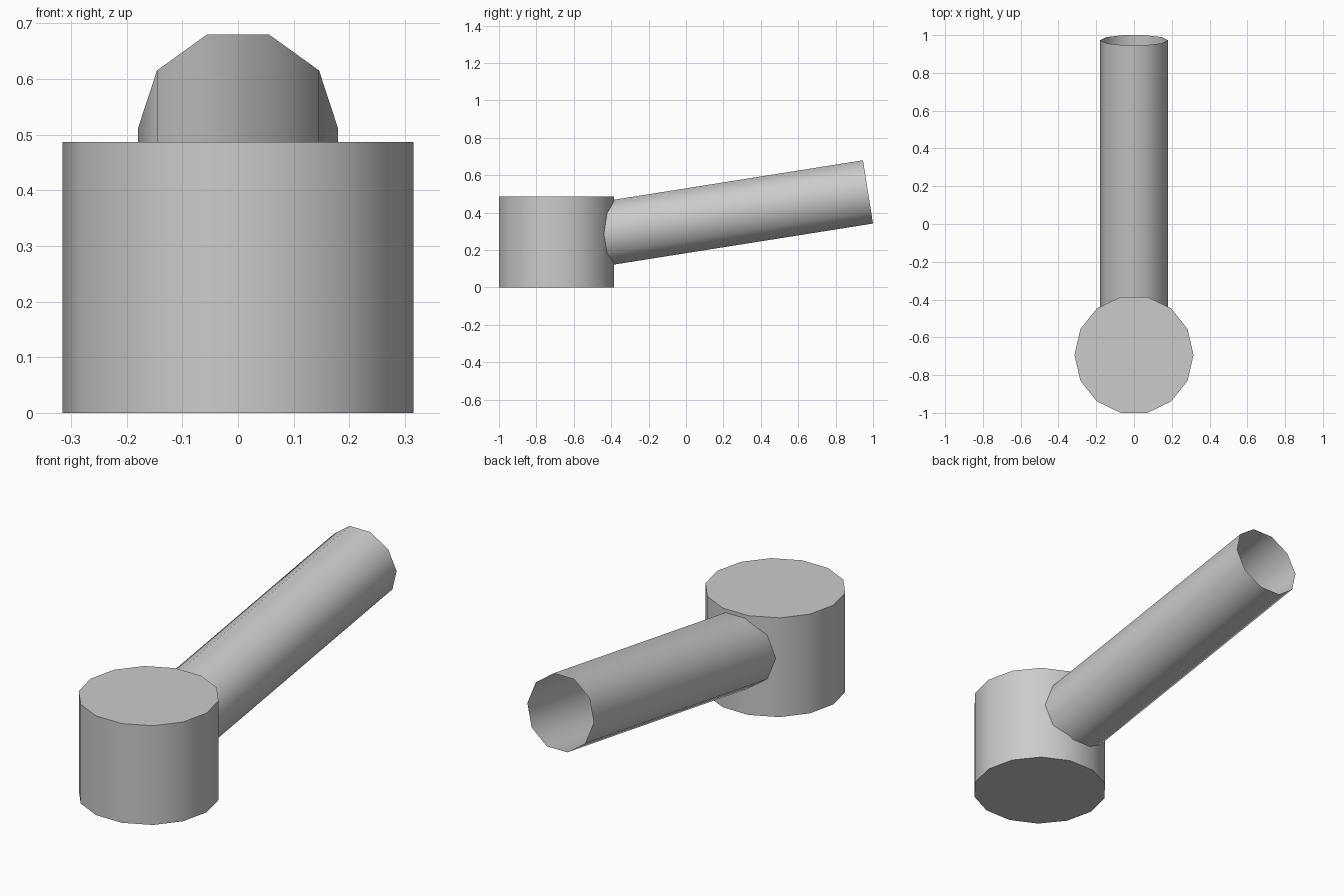
import bpy
import math
from mathutils import Vector

if "Cube" in bpy.data.objects:
    bpy.data.objects.remove(bpy.data.objects["Cube"], do_unlink=True)

GREY = (0.6, 0.6, 0.6, 1)
grey = bpy.data.materials.new("plain grey")
grey.use_nodes = True
grey.diffuse_color = GREY
grey.node_tree.nodes["Principled BSDF"].inputs["Base Color"].default_value = GREY


def cylinder(name, sides, radius, start, end, fill):
    """Cylinder between two points in the YZ plane, with a corner on +x."""
    axis = end - start
    tilt = -math.atan2(axis.y, axis.z)
    bpy.ops.mesh.primitive_cylinder_add(
        vertices=sides, radius=radius, depth=axis.length, end_fill_type=fill,
        location=(start + end) / 2, rotation=(tilt, 0, 0))
    part = bpy.context.object
    part.name = name
    # Turn the ring so that corners lie on the x axis
    for v in part.data.vertices:
        v.co.x, v.co.y = v.co.y, -v.co.x
    part.data.materials.append(grey)
    bpy.ops.object.shade_smooth_by_angle(angle=math.radians(40))
    return part


# Upright closed drum
cylinder("drum", 14, 0.315, Vector((0, -0.693, 0)), Vector((0, -0.693, 0.487)), 'NGON')

# Open tube rising towards the back, its axis aimed at the drum's centre
tube_end = Vector((0, 0.973, 0.511))
slope = math.radians(9)
along = Vector((0, math.cos(slope), math.sin(slope)))
cylinder("tube", 10, 0.18, tube_end - along * 1.6, tube_end, 'NOTHING')
